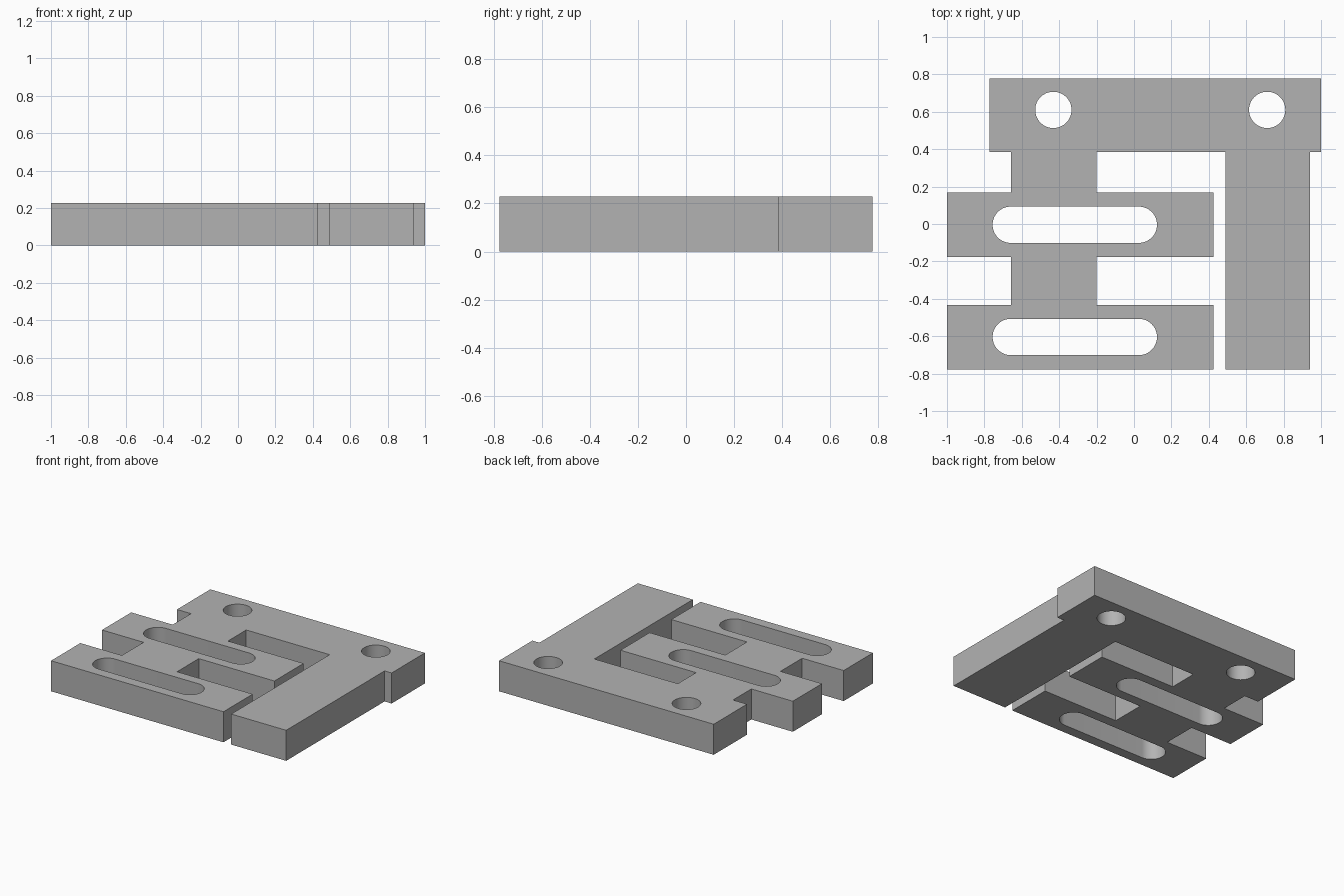
import bpy, bmesh, math

if "Cube" in bpy.data.objects:
    bpy.data.objects.remove(bpy.data.objects["Cube"])

HEIGHT = 0.228
HOLE_R = 0.097


def arc(cx, cy, r, start, end, steps):
    return [(cx + r * math.cos(start + (end - start) * i / steps),
             cy + r * math.sin(start + (end - start) * i / steps))
            for i in range(steps + 1)]


def circle(cx, cy, r):
    return arc(cx, cy, r, 0, 2 * math.pi, 64)[:-1]


def slot(x0, x1, cy, r):
    right = arc(x1 - r, cy, r, -math.pi / 2, math.pi / 2, 32)
    left = arc(x0 + r, cy, r, math.pi / 2, 3 * math.pi / 2, 32)
    return right + left


# Outline: wide back bar, straight right arm, two slotted cross bars on necks
outline = [
    (-0.773, 0.777), (1.0, 0.777), (1.0, 0.384), (0.942, 0.384),
    (0.942, -0.777), (0.488, -0.777), (0.488, 0.384), (-0.201, 0.384),
    (-0.201, 0.168), (0.424, 0.168), (0.424, -0.176), (-0.201, -0.176),
    (-0.201, -0.432), (0.424, -0.432), (0.424, -0.777), (-1.0, -0.777),
    (-1.0, -0.432), (-0.657, -0.432), (-0.657, -0.176), (-1.0, -0.176),
    (-1.0, 0.168), (-0.657, 0.168), (-0.657, 0.384), (-0.773, 0.384),
]

# Round mounting holes and long slots
openings = [circle(x, 0.61, HOLE_R) for x in (-0.431, 0.712)]
openings += [slot(-0.756, 0.123, y, HOLE_R) for y in (-0.004, -0.604)]

# Filled flat profile, extruded to the plate thickness
curve = bpy.data.curves.new("plate_profile", 'CURVE')
curve.dimensions = '2D'
curve.fill_mode = 'BOTH'
curve.extrude = HEIGHT / 2
for loop in [outline] + openings:
    spline = curve.splines.new('POLY')
    spline.points.add(len(loop) - 1)
    for point, (x, y) in zip(spline.points, loop):
        point.co = (x, y, 0, 1)
    spline.use_cyclic_u = True

plate = bpy.data.objects.new("slotted_plate", curve)
bpy.context.collection.objects.link(plate)
bpy.context.view_layer.objects.active = plate
plate.select_set(True)
bpy.ops.object.convert(target='MESH')
plate = bpy.context.object
plate.name = "slotted_plate"

# Weld the rims and rest the plate on the ground
bm = bmesh.new()
bm.from_mesh(plate.data)
bmesh.ops.remove_doubles(bm, verts=bm.verts, dist=0.0005)
bmesh.ops.translate(bm, verts=bm.verts, vec=(0, 0, HEIGHT / 2))
bmesh.ops.recalc_face_normals(bm, faces=bm.faces)
bm.to_mesh(plate.data)
bm.free()

grey = bpy.data.materials.new("plain_grey")
grey.diffuse_color = (0.45, 0.45, 0.45, 1)
grey.use_nodes = True
grey.node_tree.nodes["Principled BSDF"].inputs["Base Color"].default_value = grey.diffuse_color
plate.data.materials.clear()
plate.data.materials.append(grey)
bpy.ops.object.shade_smooth_by_angle(angle=math.radians(30))
